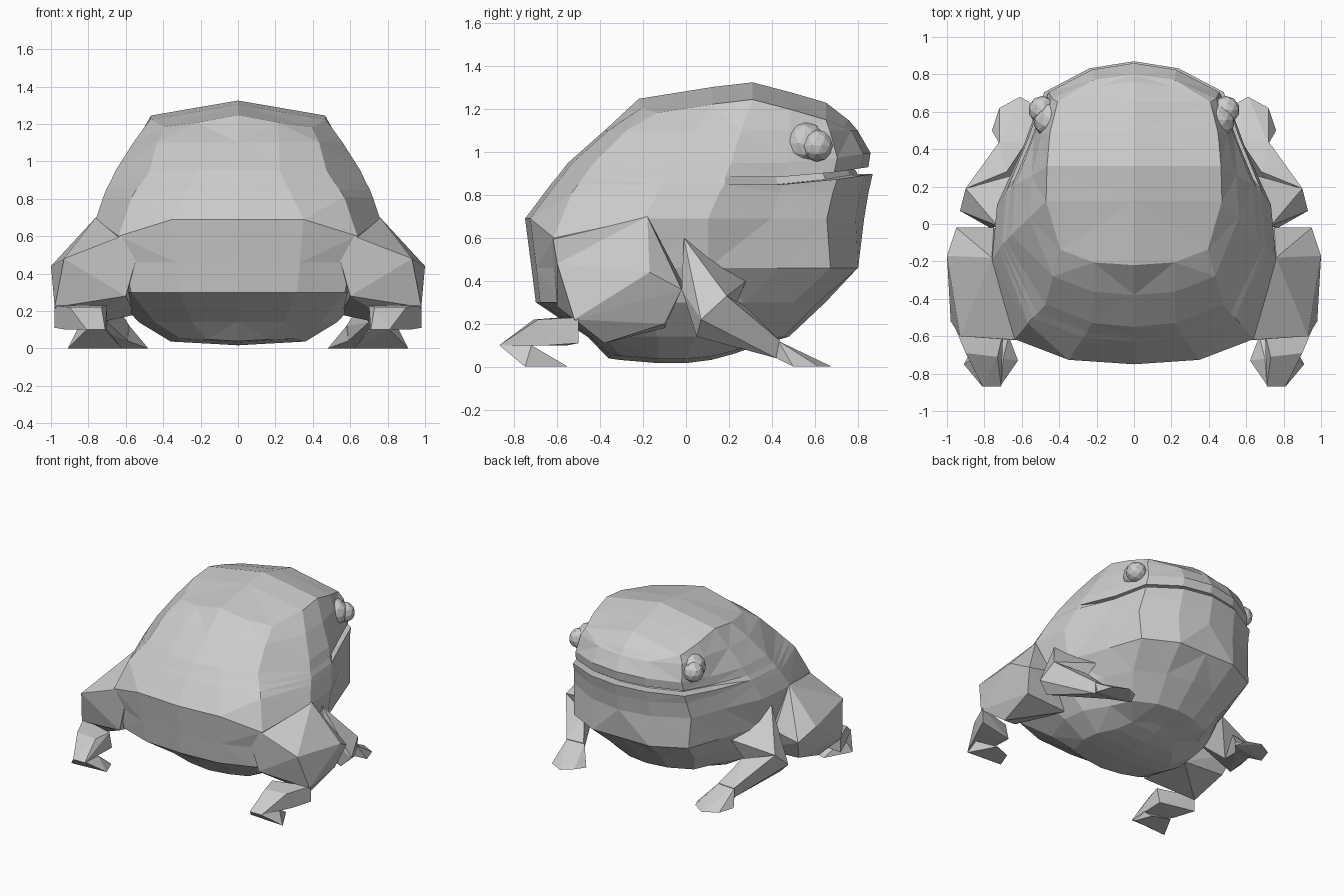
import bpy
import bmesh
from mathutils import Vector

cube = bpy.data.objects.get("Cube")
if cube:
    bpy.data.objects.remove(cube, do_unlink=True)

# One plain skin colour
skin = bpy.data.materials.new("plain_grey_skin")
skin.use_nodes = True
skin.diffuse_color = (0.6, 0.6, 0.6, 1)
skin.node_tree.nodes["Principled BSDF"].inputs["Base Color"].default_value = (0.6, 0.6, 0.6, 1)


def finish(bm, name):
    """Turn the bmesh into a flat-shaded object."""
    bmesh.ops.recalc_face_normals(bm, faces=bm.faces[:])
    mesh = bpy.data.meshes.new(name)
    bm.to_mesh(mesh)
    bm.free()
    mesh.materials.append(skin)
    obj = bpy.data.objects.new(name, mesh)
    bpy.context.collection.objects.link(obj)
    return obj


def hull_pair(name, points):
    """Build a faceted convex part on both sides of the body."""
    for label, sign in (("left", 1), ("right", -1)):
        bm = bmesh.new()
        verts = [bm.verts.new((sign * x, y, z)) for x, y, z in points]
        bmesh.ops.convex_hull(bm, input=verts)
        loose = [v for v in bm.verts if not v.link_faces]
        bmesh.ops.delete(bm, geom=loose, context="VERTS")
        finish(bm, label + "_" + name)


def ball_pair(name, centre, radius):
    for label, sign in (("left", 1), ("right", -1)):
        bm = bmesh.new()
        bmesh.ops.create_icosphere(bm, subdivisions=2, radius=radius)
        place = Vector((sign * centre[0], centre[1], centre[2]))
        bmesh.ops.translate(bm, verts=bm.verts[:], vec=place)
        finish(bm, label + "_" + name)


# Half outline of the body seen from above, nose to rump:
# (blend from head width to hip width, width factor, position along length)
OUTLINE = [(0, 0, 1), (0, .47, .95), (0, .95, .78), (.25, 1.02, .45), (.88, 1, .08),
           (1, 1, -.3), (1, .84, -.83), (1, .46, -.97), (0, 0, -1)]
MOUTH_POINTS = 4   # outline points in front of the mouth corner
HIP_CORNER = 6     # outline point where the rump turns into the flank


def crown(y):
    """Height of the ridge along the back: straight runs meeting at a peak."""
    ahead = y - 0.29
    if ahead < 0:
        return 1.33 + 0.16 * ahead
    return 1.33 - max(0.26 * ahead, 0.09 + 0.77 * (ahead - 0.35))


def keel(y):
    """Height of the line under the belly."""
    return 0.015 + (0.6 if y > -0.05 else 0.25) * (y + 0.05) ** 2


def ring(z, back, front, hip, head, kind="plain", taper=1):
    half = []
    for i, (blend, factor, along) in enumerate(OUTLINE):
        x = (head + (hip - head) * blend) * factor
        y = (back + front) / 2 + along * (front - back) / 2
        height = z
        if i == HIP_CORNER:
            x *= taper ** 0.5
        elif i > HIP_CORNER:
            x *= taper
        if kind in ("lip", "groove"):
            height += 0.15 * max(0, y - 0.55)
        if kind == "groove" and i < MOUTH_POINTS:
            x *= 0.88
            y -= 0.07 * max(0, along)
        if kind == "jaw" and 0 < i < MOUTH_POINTS:
            y += 0.04
        if kind == "rump" and i == HIP_CORNER:
            height -= 0.09
        if kind == "shoulder":
            height = crown(y) - 0.08 * min(1, x / 0.4)
        if kind == "ridge":
            x, height = 0, crown(y)
        if kind == "belly":
            height = keel(y) + 0.02 * min(1, x / 0.3)
        if kind == "keel":
            x, height = 0, keel(y)
        half.append((x, y, height))
    return half + [(-x, y, height) for x, y, height in half[-2:0:-1]]


# Body: stacked horizontal rings, with a groove for the wide mouth
rings = [
    ring(0, -.36, .3, .36, .22, "keel"),
    ring(0, -.36, .3, .36, .22, "belly"),
    ring(.14, -.46, .48, .53, .35),
    ring(.3, -.7, .65, .68, .45),
    ring(.46, -.72, .8, .72, .52, "jaw"),
    ring(.69, -.75, .83, .76, .53, "rump"),
    ring(.81, -.66, .85, .72, .51, "plain", .88),
    ring(.85, -.63, .87, .705, .505, "lip", .84),
    ring(.85, -.63, .87, .705, .505, "groove", .84),
    ring(.885, -.6, .85, .685, .49, "groove", .8),
    ring(.885, -.6, .85, .685, .49, "lip", .8),
    ring(.95, -.55, .86, .655, .48, "lip", .74),
    ring(1.1, -.38, .8, .56, .46, "plain", .85),
    ring(0, -.22, .76, .47, .43, "shoulder"),
    ring(0, -.22, .76, .47, .43, "ridge"),
]
bm = bmesh.new()
loops = [[bm.verts.new(p) for p in points] for points in rings]
for low, high in zip(loops, loops[1:]):
    count = len(low)
    for i in range(count):
        j = (i + 1) % count
        bm.faces.new((low[i], low[j], high[j], high[i]))
bmesh.ops.remove_doubles(bm, verts=bm.verts[:], dist=0.001)
bmesh.ops.triangulate(bm, faces=bm.faces[:])
finish(bm, "body")

# Eyes: a heavy lid behind a small bulging ball
ball_pair("eyelid", (.44, .555, 1.04), .1)
ball_pair("eyeball", (.49, .61, 1.03), .075)

# Hind legs: broad thigh flowing out of the rump, folded shank, flat foot
hull_pair("thigh", [
    (.5, -.63, .64), (.62, -.62, .6), (.93, -.6, .48), (1, -.17, .44),
    (.95, -.02, .36), (.76, -.18, .7), (.75, -.02, .4), (.98, -.52, .22),
    (.9, -.1, .2), (.88, -.38, .11), (.6, -.6, .28), (.55, -.1, .18)])
hull_pair("shank", [
    (.7, -.58, .23), (.98, -.5, .23), (.98, -.5, .11), (.9, -.69, .22),
    (.73, -.71, .22), (.71, -.87, .1), (.81, -.87, .1), (.7, -.55, .1),
    (.92, -.64, .1)])
hull_pair("hind_foot", [
    (.71, -.86, .1), (.81, -.87, .1), (.86, -.72, .1), (.7, -.72, .1),
    (.91, -.75, 0), (.62, -.73, 0), (.67, -.6, 0), (.8, -.55, 0)])

# Front legs: upper arm out to the elbow, forearm forward, splayed hand
hull_pair("upper_arm", [
    (.73, -.01, .6), (.58, .28, .4), (.6, 0, .3), (.77, -.02, .36),
    (.93, .07, .22), (.9, .19, .33), (.85, .05, .14), (.7, .17, .14)])
hull_pair("forearm", [
    (.93, .07, .22), (.9, .19, .33), (.68, .28, .28), (.85, .05, .14),
    (.7, .17, .14), (.72, .44, .12), (.58, .43, .12), (.71, .42, .04),
    (.59, .42, .04)])
hull_pair("hand", [
    (.72, .43, .12), (.58, .42, .12), (.71, .42, .04), (.59, .42, .04),
    (.48, .54, 0), (.52, .63, .01), (.61, .68, 0), (.72, .62, 0), (.76, .5, 0)])
